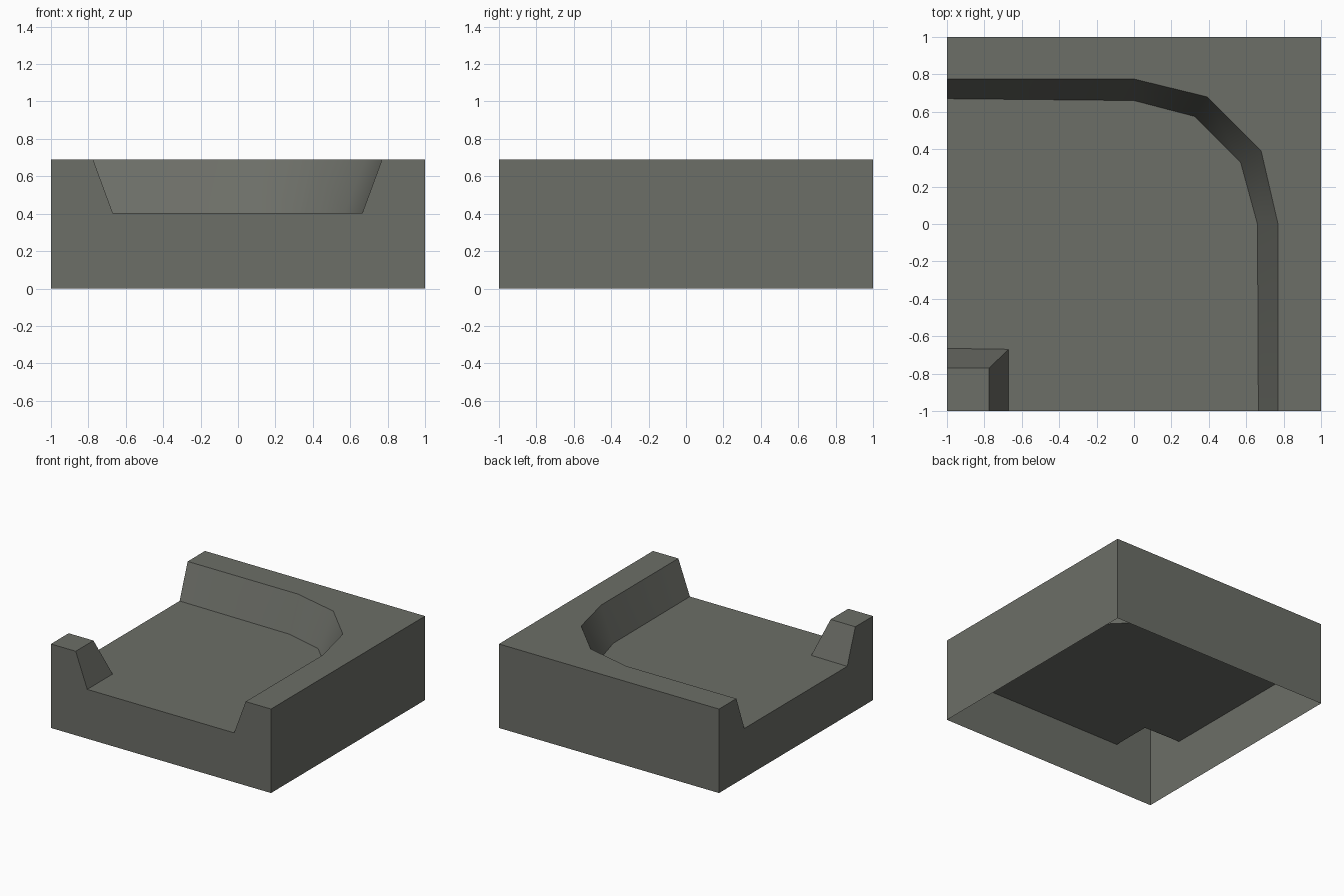
import bpy, bmesh
from mathutils import Vector

if "Cube" in bpy.data.objects:
    bpy.data.objects.remove(bpy.data.objects["Cube"])

TOP, FLOOR = 0.69, 0.405

stone = bpy.data.materials.new("grey stone")
stone.diffuse_color = (0.150, 0.156, 0.136, 1)
stone.use_nodes = True
stone.node_tree.nodes["Principled BSDF"].inputs["Base Color"].default_value = stone.diffuse_color


def make(name, faces, smooth=False):
    """Build an open sheet object from (points, facing direction) pairs."""
    bm = bmesh.new()
    for pts, facing in faces:
        f = bm.faces.new([bm.verts.new(p) for p in pts])
        f.normal_update()
        if f.normal.dot(Vector(facing)) < 0:
            f.normal_flip()
        f.smooth = smooth
    bmesh.ops.remove_doubles(bm, verts=bm.verts, dist=0.0005)
    me = bpy.data.meshes.new(name)
    bm.to_mesh(me)
    bm.free()
    me.materials.append(stone)
    ob = bpy.data.objects.new(name, me)
    bpy.context.collection.objects.link(ob)
    return ob


def at(path, z):
    return [(x, y, z) for x, y in path]


def bank(name, upper, lower, smooth):
    """Sloped strip joining an upper and a lower path."""
    u, l = at(upper, TOP), at(lower, FLOOR)
    make(name, [([u[i], u[i + 1], l[i + 1], l[i]], (0, 0, 1))
                for i in range(len(u) - 1)], smooth)


UP = (0, 0, 1)

# Plan paths: wide rounded bank and the small opposite corner
outer_top = [(-1, .775), (0, .775), (.39, .68), (.68, .39), (.77, 0), (.77, -1)]
outer_low = [(-1, .67), (0, .66), (.325, .575), (.57, .33), (.66, 0), (.665, -1)]
inner_top = [(-1, -.77), (-.775, -.77), (-.775, -1)]
inner_low = [(-1, -.665), (-.67, -.67), (-.67, -1)]

# Flat surfaces
make("sunken_floor", [(at(outer_low + inner_low[::-1], FLOOR), UP)])
make("raised_rim", [(at(outer_top + [(1, -1), (1, 1), (-1, 1)], TOP), UP)])
make("corner_top", [(at(inner_top + [(-1, -1)], TOP), UP)])

# Sloped banks
bank("rounded_bank", outer_top, outer_low, True)
bank("corner_bank", inner_top, inner_low, False)

# Outer skirt, open underneath; front and left follow the sunken section
front = [(-1, 0), (1, 0), (1, TOP), (.77, TOP), (.665, FLOOR),
         (-.67, FLOOR), (-.775, TOP), (-1, TOP)]
left = [(-1, 0), (1, 0), (1, TOP), (.775, TOP), (.67, FLOOR),
        (-.665, FLOOR), (-.77, TOP), (-1, TOP)]
plain = [(-1, 0), (1, 0), (1, TOP), (-1, TOP)]
make("outer_walls", [
    ([(x, -1, z) for x, z in front], (0, -1, 0)),
    ([(-1, y, z) for y, z in left], (-1, 0, 0)),
    ([(x, 1, z) for x, z in plain], (0, 1, 0)),
    ([(1, y, z) for y, z in plain], (1, 0, 0)),
])
